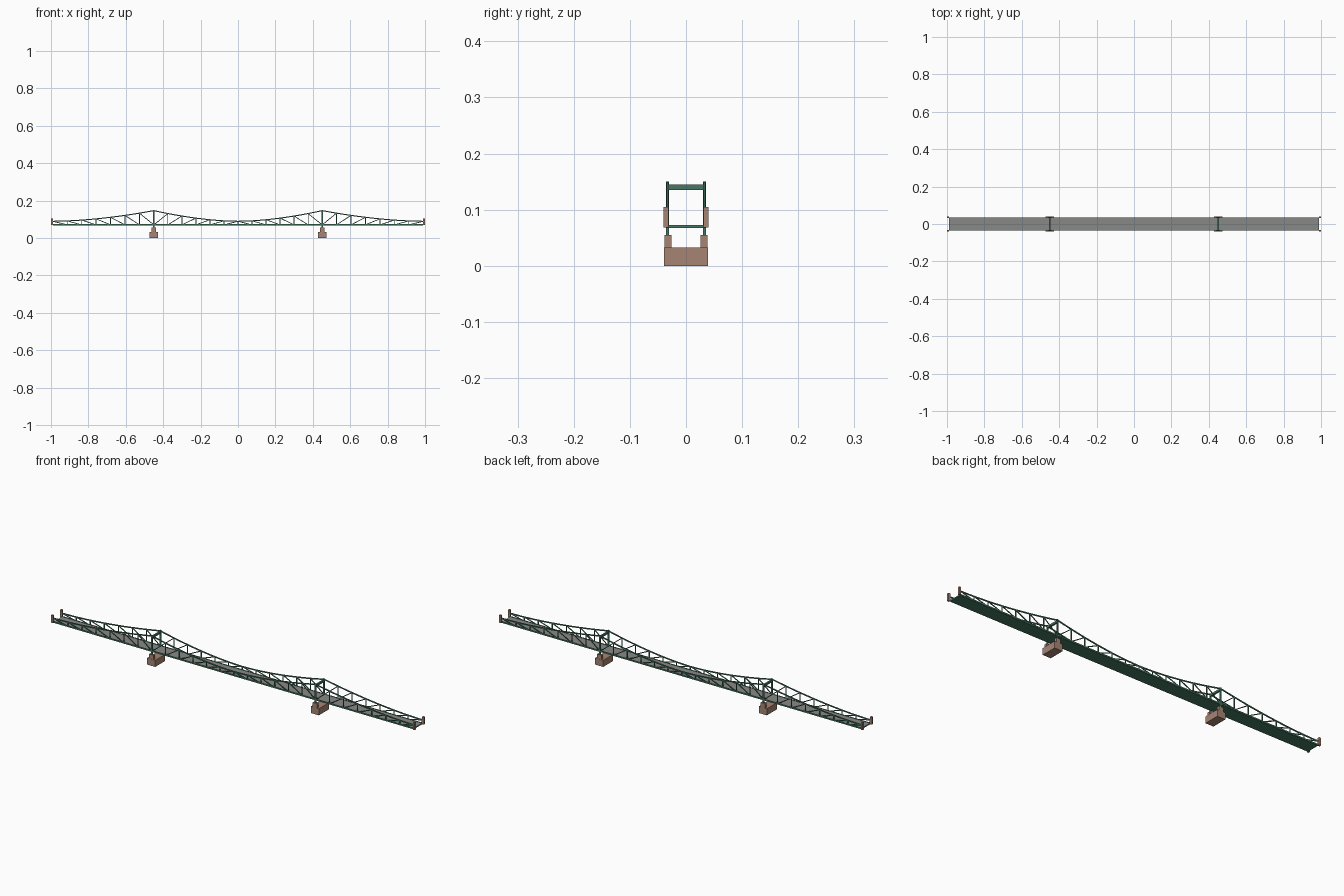
import bpy, bmesh, math
from mathutils import Vector

if "Cube" in bpy.data.objects:
    bpy.data.objects.remove(bpy.data.objects["Cube"])


def material(name, rgb):
    m = bpy.data.materials.new(name)
    m.diffuse_color = (*rgb, 1)
    m.use_nodes = True
    m.node_tree.nodes["Principled BSDF"].inputs["Base Color"].default_value = m.diffuse_color
    return m


GREEN = material("bridge green", (0.06, 0.185, 0.125))
STONE = material("brown stone", (0.38, 0.235, 0.175))
ASPHALT = material("deck grey", (0.25, 0.25, 0.24))

TOWER, END, SIDE_Y, BOTTOM = 0.45, 0.99, 0.033, 0.070


def add_object(name, bm, mat):
    bmesh.ops.recalc_face_normals(bm, faces=bm.faces)
    me = bpy.data.meshes.new(name)
    bm.to_mesh(me)
    bm.free()
    me.materials.append(mat)
    ob = bpy.data.objects.new(name, me)
    bpy.context.collection.objects.link(ob)
    return ob


def add_box(bm, x, y, z):
    """Box from (min, max) ranges."""
    vs = [bm.verts.new((a, b, c)) for a in x for b in y for c in z]
    for f in ((0, 1, 3, 2), (4, 6, 7, 5), (0, 4, 5, 1), (2, 3, 7, 6), (0, 2, 6, 4), (1, 5, 7, 3)):
        bm.faces.new([vs[i] for i in f])


def box(name, x, y, z, mat):
    bm = bmesh.new()
    add_box(bm, x, y, z)
    return add_object(name, bm, mat)


def bar(bm, a, b, depth, width):
    """Square bar in the xz plane between points a and b, width along y."""
    a, b = Vector(a), Vector(b)
    d = (b - a).normalized()
    n = Vector((-d.z, 0, d.x)) * depth / 2
    w = Vector((0, width / 2, 0))
    rings = [[bm.verts.new(p + n * s + w * t) for s, t in ((1, 1), (1, -1), (-1, -1), (-1, 1))]
             for p in (a, b)]
    bm.faces.new(rings[0])
    bm.faces.new(rings[1][::-1])
    for i in range(4):
        j = (i + 1) % 4
        bm.faces.new((rings[0][i], rings[0][j], rings[1][j], rings[1][i]))


def top_z(x):
    """Sagging upper chord, highest over the towers."""
    d = abs(x) - TOWER
    t = 1 - (d / (END - TOWER) if d > 0 else -d / TOWER)
    return 0.089 + 0.057 * max(t, 0) ** 1.75


# Panel points from bridge middle to end
half = [TOWER * i / 6 for i in range(7)] + [TOWER + (END - TOWER) * i / 7 for i in range(1, 8)]
stations = [-x for x in half[:0:-1]] + half

for side, label in ((-1, "front"), (1, "back")):
    y = side * SIDE_Y
    chord, web = bmesh.new(), bmesh.new()
    bar(chord, (-END, y, BOTTOM + 0.001), (END, y, BOTTOM + 0.001), 0.007, 0.004)
    for x0, x1 in zip(stations, stations[1:]):
        # upper chord in short straight pieces
        for k in range(2):
            a, b = x0 + (x1 - x0) * k / 2, x0 + (x1 - x0) * (k + 1) / 2
            bar(chord, (a, y, top_z(a)), (b, y, top_z(b)), 0.0055, 0.004)
        # diagonal rises away from the nearest tower
        mid = (x0 + x1) / 2
        near, far = sorted((x0, x1), key=lambda v: abs(abs(v) - TOWER))
        bar(web, (near, y, BOTTOM), (far, y, top_z(far)), 0.004, 0.003)
    for x in stations:
        bar(web, (x, y, BOTTOM), (x, y, top_z(x)), 0.004, 0.003)
    add_object(label + "_truss_chords", chord, GREEN)
    add_object(label + "_truss_web", web, GREEN)

# Deck: green steel body with a grey road surface
box("deck_body", (-END, END), (-SIDE_Y, SIDE_Y), (0.067, 0.0715), GREEN)
box("road_surface", (-END, END), (-0.031, 0.031), (0.0715, 0.073), ASPHALT)

for sx, label in ((-1, "left"), (1, "right")):
    cx = sx * TOWER
    # Tower portal, posts and bearings
    bm = bmesh.new()
    for sy in (-1, 1):
        y = sy * SIDE_Y
        add_box(bm, (cx - 0.004, cx + 0.004), (y - 0.0025, y + 0.0025), (0.055, 0.150))
    add_box(bm, (cx - 0.004, cx + 0.004), (-SIDE_Y, SIDE_Y), (0.135, 0.145))
    add_object(label + "_tower", bm, GREEN)
    # Stone pier: wide footing with two pedestals
    bm = bmesh.new()
    add_box(bm, (cx - 0.022, cx + 0.022), (-0.039, 0.039), (0, 0.033))
    for sy in (-1, 1):
        ys = sorted((sy * 0.026, sy * 0.0385))
        add_box(bm, (cx - 0.012, cx + 0.012), ys, (0.033, 0.055))
    add_object(label + "_pier", bm, STONE)
    # End pillars
    bm = bmesh.new()
    for sy in (-1, 1):
        add_box(bm, sorted((sx * 0.99, sx * 1.0)), sorted((sy * 0.031, sy * 0.0405)), (0.068, 0.105))
    add_object(label + "_end_pillars", bm, STONE)
